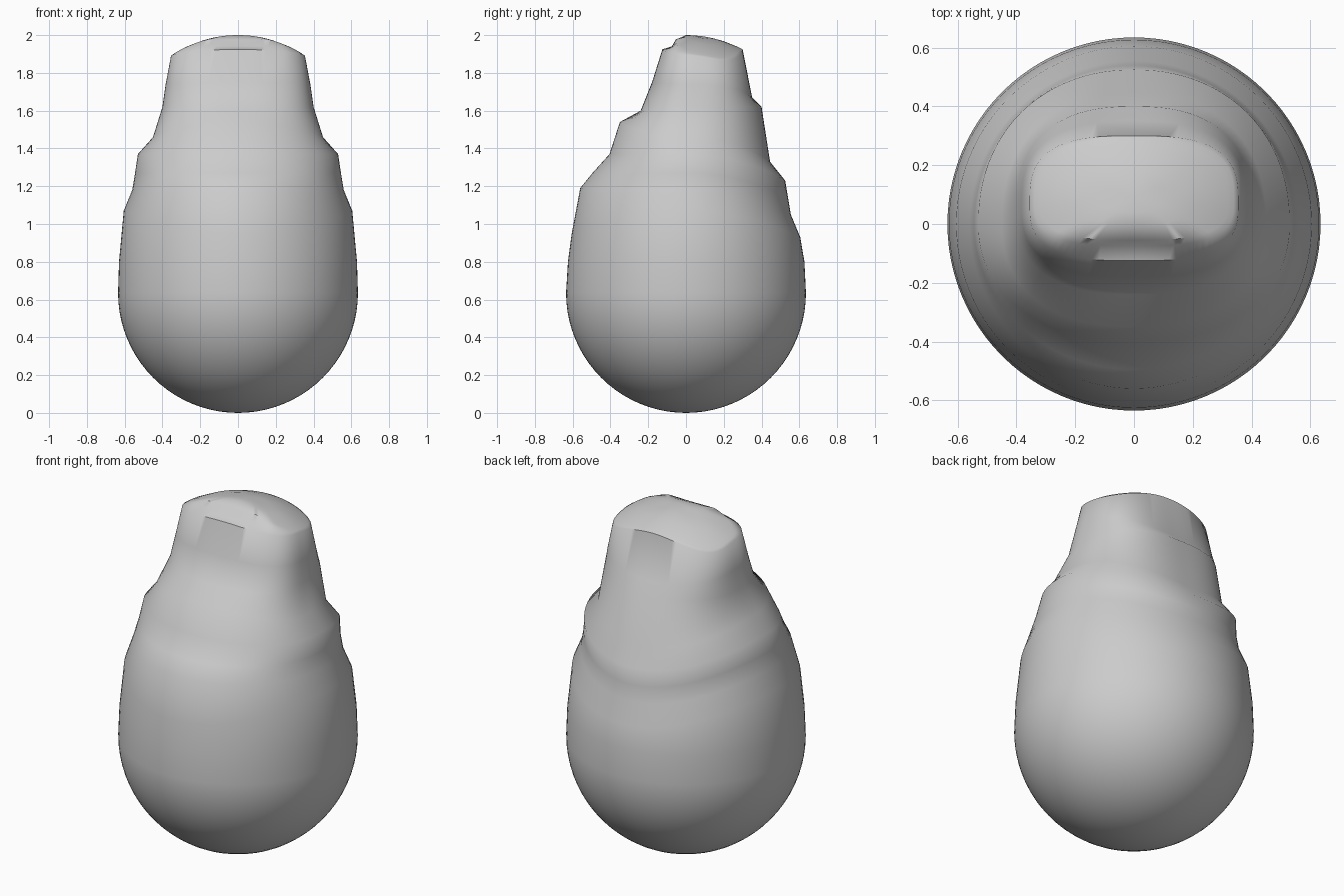
import bpy, bmesh
from math import sin, cos, pi, sqrt, radians

if "Cube" in bpy.data.objects:
    bpy.data.objects.remove(bpy.data.objects["Cube"])

R, SEG = 0.635, 96
bm = bmesh.new()


def dome(x, y):
    # upper hemisphere that limits the blank
    return 2 - R + sqrt(max(R * R - x * x - y * y, 0))


def ring(zf, zs, zb, yf, x, yb, n=2.0, cy=0.0):
    # superellipse with separate front, side and back sizes and heights
    verts = []
    for i in range(SEG):
        a = 2 * pi * i / SEG
        c, s = cos(a), sin(a)
        k = (abs(c) ** n + abs(s) ** n) ** (-1 / n)
        px = x * c * k
        py = cy + s * k * ((yb - cy) if s > 0 else (yf + cy))
        z = zs + ((zb if s > 0 else zf) - zs) * s * s
        verts.append(bm.verts.new((px, py, min(z, dome(px, py)) if z > 1 else z)))
    return verts


rings = []
# rounded base
for i in range(1, 21):
    a = pi / 2 * i / 20
    r, z = R * sin(a), R - R * cos(a)
    rings.append(ring(z, z, z, r, r, r))

# stepped, carved body: front z, side z, back z, front y, side x, back y, squareness, centre
for row in [
    (0.80, 0.80, 0.80, 0.625, 0.63, 0.627),
    (0.95, 1.07, 0.93, 0.605, 0.605, 0.605),
    (1.19, 1.18, 1.05, 0.56, 0.56, 0.555),
    (1.27, 1.27, 1.14, 0.495, 0.545, 0.54),
    (1.37, 1.37, 1.23, 0.405, 0.53, 0.525, 2.15),
    (1.54, 1.46, 1.33, 0.35, 0.45, 0.445, 2.3),
    (1.60, 1.62, 1.62, 0.24, 0.40, 0.40, 2.5, 0.04),
    (1.75, 1.74, 1.67, 0.18, 0.383, 0.35, 2.7, 0.06),
    (1.925, 1.89, 1.925, 0.125, 0.355, 0.30, 3.0, 0.07),
    # small front step and domed top
    (1.94, 1.95, 2.0, 0.075, 0.34, 0.285, 3.0, 0.08),
    (1.975, 2.0, 2.0, 0.055, 0.32, 0.27, 3.0, 0.08),
    (2.0, 2.0, 2.0, 0.0, 0.22, 0.20, 2.5, 0.09),
    (2.0, 2.0, 2.0, -0.04, 0.11, 0.14, 2.0, 0.09),
]:
    rings.append(ring(*row))

# skin the rings and close both ends
for lo, hi in zip(rings, rings[1:]):
    for i in range(SEG):
        j = (i + 1) % SEG
        bm.faces.new((lo[i], lo[j], hi[j], hi[i]))
for loop, tip in ((rings[0], (0, 0, 0)), (rings[-1], (0, 0.09, dome(0, 0.09)))):
    t = bm.verts.new(tip)
    for i in range(SEG):
        bm.faces.new((loop[i], loop[(i + 1) % SEG], t))
bmesh.ops.recalc_face_normals(bm, faces=bm.faces)

me = bpy.data.meshes.new("carved_egg_body")
bm.to_mesh(me)
bm.free()
body = bpy.data.objects.new("carved_egg_body", me)
bpy.context.collection.objects.link(body)
bpy.context.view_layer.objects.active = body
body.select_set(True)
bpy.ops.object.shade_smooth_by_angle(angle=radians(50))
